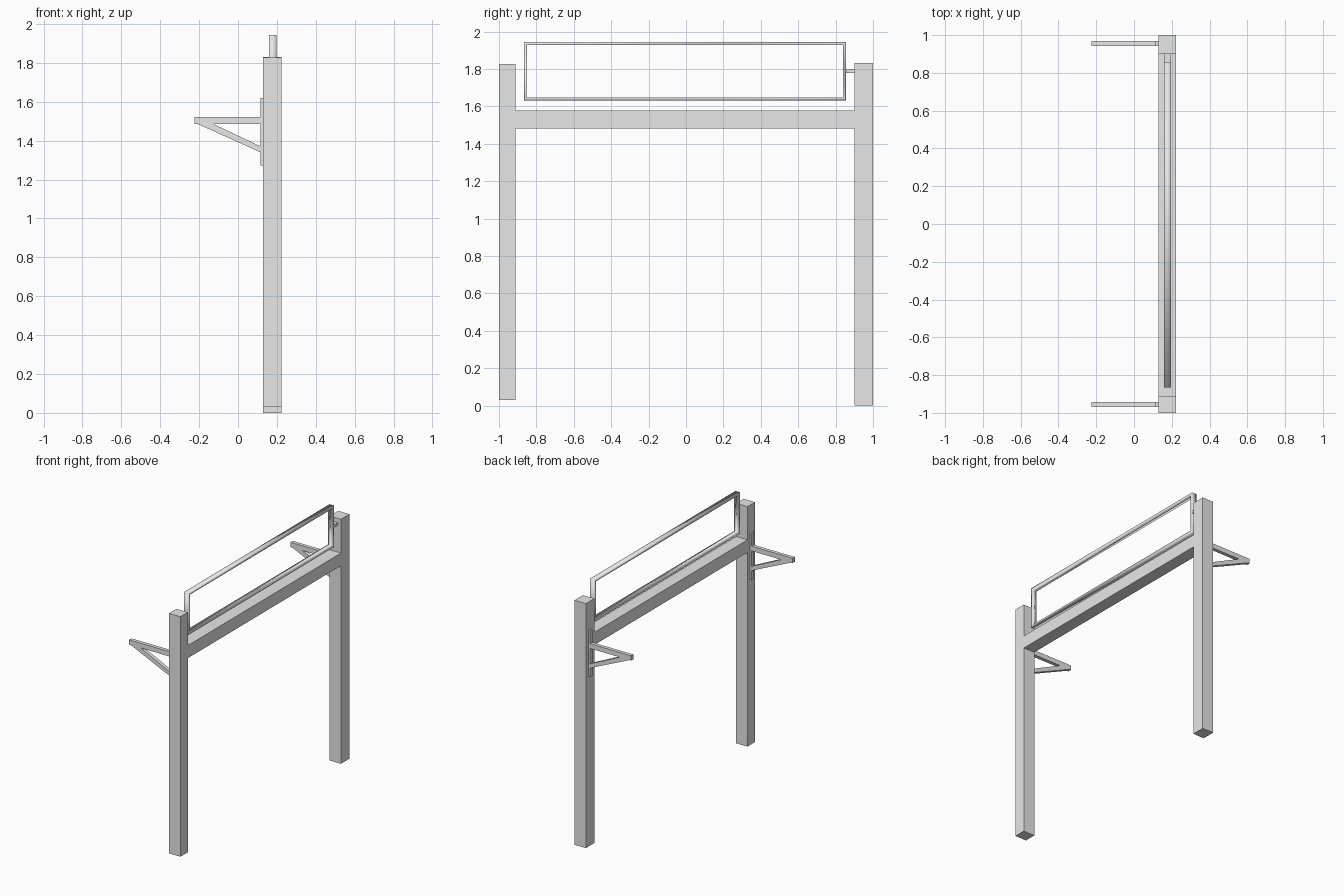
import bpy, bmesh
from mathutils import Vector

cube = bpy.data.objects.get("Cube")
if cube:
    bpy.data.objects.remove(cube, do_unlink=True)

grey = bpy.data.materials.new("light_grey")
grey.use_nodes = True
grey.diffuse_color = (0.8, 0.8, 0.8, 1)
grey.node_tree.nodes["Principled BSDF"].inputs["Base Color"].default_value = (0.8, 0.8, 0.8, 1)


def finish(name, bm, smooth=False):
    bmesh.ops.recalc_face_normals(bm, faces=bm.faces)
    for f in bm.faces:
        f.smooth = smooth
    mesh = bpy.data.meshes.new(name)
    bm.to_mesh(mesh)
    bm.free()
    mesh.materials.append(grey)
    obj = bpy.data.objects.new(name, mesh)
    bpy.context.collection.objects.link(obj)
    return obj


def extrude_profile(name, points, direction):
    """Flat outline pushed along a direction into a solid."""
    bm = bmesh.new()
    face = bm.faces.new([bm.verts.new(p) for p in points])
    new = bmesh.ops.extrude_face_region(bm, geom=[face])["geom"]
    verts = [g for g in new if isinstance(g, bmesh.types.BMVert)]
    bmesh.ops.translate(bm, verts=verts, vec=Vector(direction))
    return finish(name, bm)


def box(name, lo, hi):
    bm = bmesh.new()
    bmesh.ops.create_cube(bm, size=1)
    for v in bm.verts:
        v.co = [hi[i] if v.co[i] > 0 else lo[i] for i in range(3)]
    return finish(name, bm)


# Two posts and the crossbeam, one solid; the front post stops a little short
POST_X, DEPTH = 0.129, 0.094
FRONT, BACK = -0.912, 0.9
LOW, HIGH = 1.483, 1.578
outline = [(-1, 0.03), (FRONT, 0.03), (FRONT, LOW), (BACK, LOW), (BACK, 0), (1, 0),
           (1, 1.831), (BACK, 1.831), (BACK, HIGH), (FRONT, HIGH), (FRONT, 1.827), (-1, 1.827)]
extrude_profile("posts_and_beam", [(POST_X, y, z) for y, z in outline], (DEPTH, 0, 0))

# Thin rectangular sign frame
y0, y1, z0, z1 = -0.866, 0.856, 1.633, 1.944
x0, x1, wall = 0.159, 0.197, 0.016
bm = bmesh.new()
rings = []
for x, t in ((x0, 0), (x1, 0), (x1, wall), (x0, wall)):
    corners = ((y0 + t, z0 + t), (y1 - t, z0 + t), (y1 - t, z1 - t), (y0 + t, z1 - t))
    rings.append([bm.verts.new((x, y, z)) for y, z in corners])
for i in range(4):
    a, b = rings[i], rings[(i + 1) % 4]
    for j in range(4):
        k = (j + 1) % 4
        bm.faces.new((a[j], a[k], b[k], b[j]))
finish("sign_frame", bm, smooth=True)

# Short tab joining the sign frame to the back post
box("frame_tab", (x0, y1 - 0.002, 1.78), (x1, BACK, 1.798))

# Triangular brackets with their wall plates, one on each post
bracket = [(-0.224, 1.523), (0.116, 1.523), (0.116, 1.487), (-0.129, 1.487),
           (0.116, 1.371), (0.116, 1.34), (-0.21, 1.487), (-0.224, 1.487)]
for side, y in (("front", -0.955), ("back", 0.956)):
    half = 0.0135
    extrude_profile(side + "_bracket", [(x, y - half, z) for x, z in bracket], (0, 2 * half, 0))
    box(side + "_bracket_plate", (0.115, y - half, 1.273), (POST_X, y + half, 1.619))
